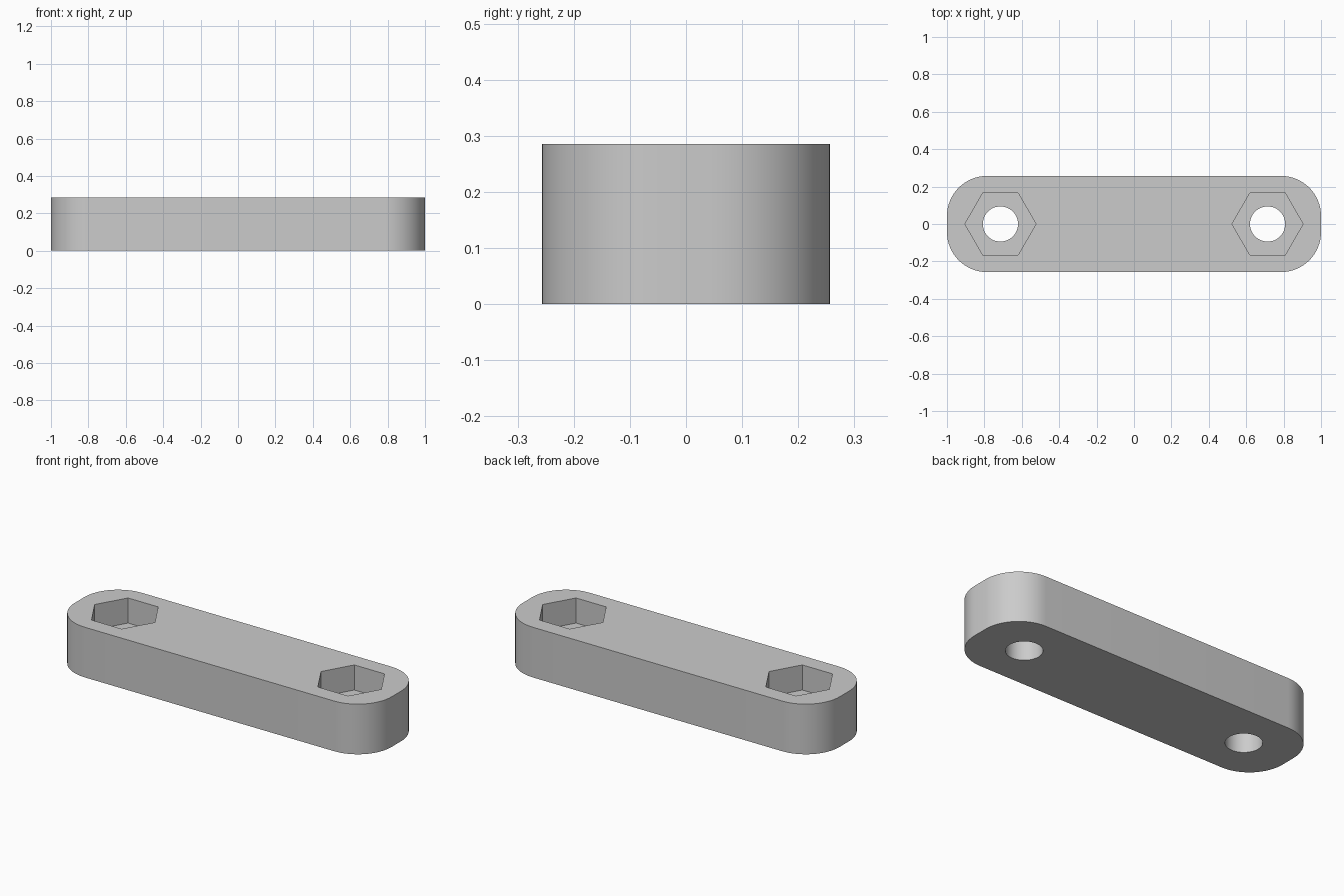
import bpy, bmesh, math

if "Cube" in bpy.data.objects:
    bpy.data.objects.remove(bpy.data.objects["Cube"], do_unlink=True)

HALF_LENGTH, HALF_WIDTH, HEIGHT = 1.0, 0.257, 0.286
CORNER_RADIUS = 0.214
HOLE_X = 0.714
HOLE_RADIUS = 0.094
HEX_RADIUS = 0.19
HEX_FLOOR = HEIGHT / 2
STEPS = 16

grey = bpy.data.materials.new("light grey")
grey.use_nodes = True
colour = (0.6, 0.6, 0.6, 1)
grey.diffuse_color = colour
grey.node_tree.nodes["Principled BSDF"].inputs["Base Color"].default_value = colour


def prism(name, outline, bottom, top):
    """Extrude a closed outline upward into a solid object."""
    bm = bmesh.new()
    base = bm.faces.new([bm.verts.new((x, y, bottom)) for x, y in outline])
    grown = bmesh.ops.extrude_face_region(bm, geom=[base])["geom"]
    verts = [v for v in grown if isinstance(v, bmesh.types.BMVert)]
    bmesh.ops.translate(bm, verts=verts, vec=(0, 0, top - bottom))
    bmesh.ops.recalc_face_normals(bm, faces=bm.faces)
    mesh = bpy.data.meshes.new(name)
    bm.to_mesh(mesh)
    bm.free()
    mesh.materials.append(grey)
    obj = bpy.data.objects.new(name, mesh)
    bpy.context.collection.objects.link(obj)
    return obj


def ring(cx, radius, sides):
    angles = [2 * math.pi * i / sides for i in range(sides)]
    return [(cx + radius * math.cos(a), radius * math.sin(a)) for a in angles]


def cut(target, cutter):
    """Subtract the cutter from the target, then discard it."""
    cutter.hide_render = True
    mod = target.modifiers.new("cut", 'BOOLEAN')
    mod.operation = 'DIFFERENCE'
    mod.solver = 'EXACT'
    mod.object = cutter
    bpy.context.view_layer.objects.active = target
    bpy.ops.object.modifier_apply(modifier=mod.name)
    bpy.data.objects.remove(cutter, do_unlink=True)


# Bar with rounded ends
outline = []
corners = [(1, 1), (-1, 1), (-1, -1), (1, -1)]
for quarter, (sx, sy) in enumerate(corners):
    for i in range(STEPS + 1):
        a = math.pi / 2 * (quarter + i / STEPS)
        outline.append((sx * (HALF_LENGTH - CORNER_RADIUS) + CORNER_RADIUS * math.cos(a),
                        sy * (HALF_WIDTH - CORNER_RADIUS) + CORNER_RADIUS * math.sin(a)))
bar = prism("link_bar", outline, 0, HEIGHT)

# Hexagonal nut pocket over a round bolt hole at each end
for side in (-1, 1):
    cut(bar, prism("nut_pocket_cutter", ring(side * HOLE_X, HEX_RADIUS, 6),
                   HEX_FLOOR, HEIGHT + 0.1))
    cut(bar, prism("bolt_hole_cutter", ring(side * HOLE_X, HOLE_RADIUS, 48),
                   -0.1, HEIGHT + 0.1))

# Smooth the curved walls, keep the edges crisp
bpy.ops.object.select_all(action='DESELECT')
bar.select_set(True)
bpy.context.view_layer.objects.active = bar
bpy.ops.object.shade_smooth_by_angle(angle=math.radians(30))
